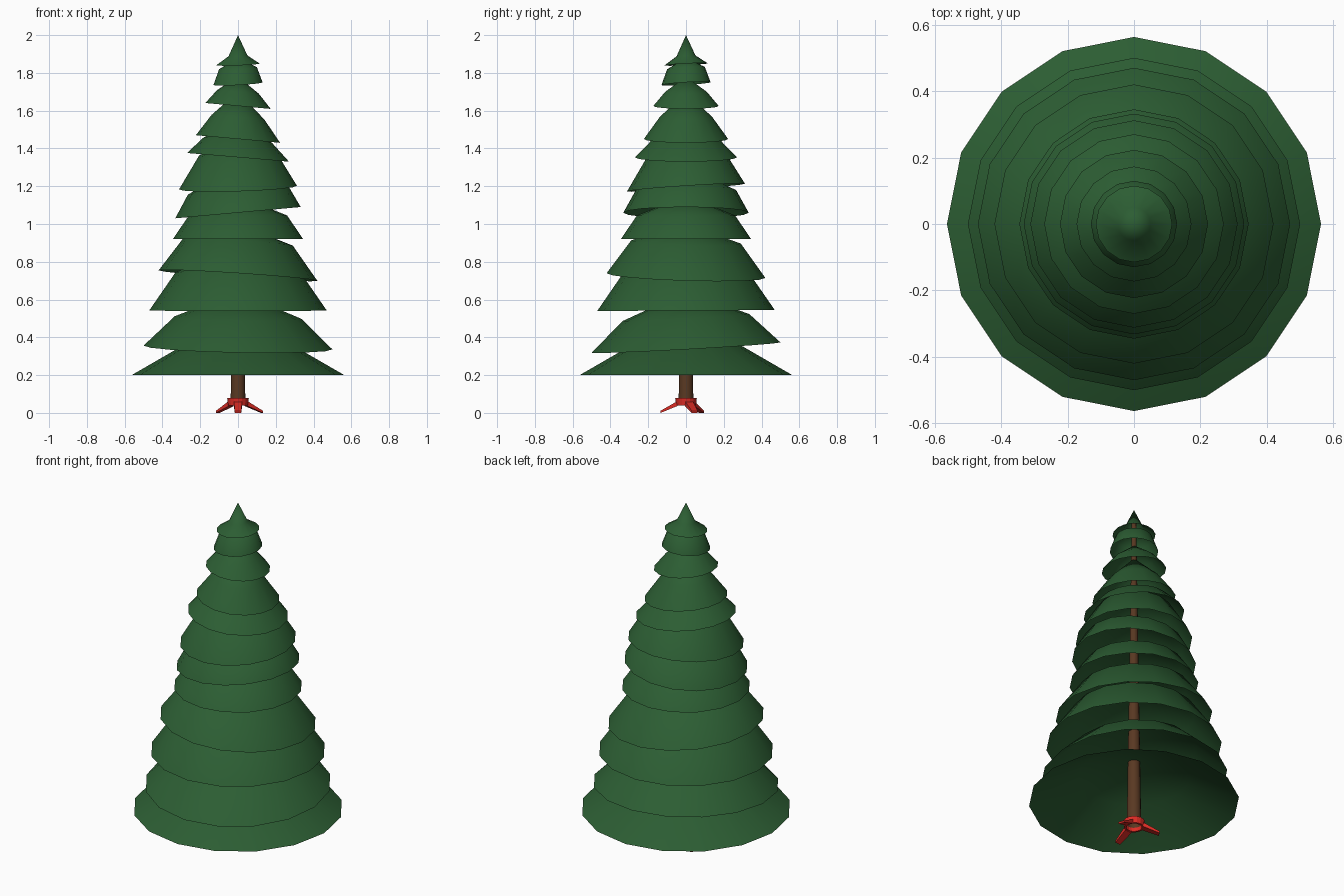
import bpy, bmesh, math

if "Cube" in bpy.data.objects:
    bpy.data.objects.remove(bpy.data.objects["Cube"])


def material(name, rgb):
    m = bpy.data.materials.new(name)
    m.diffuse_color = (*rgb, 1)
    m.use_nodes = True
    m.node_tree.nodes["Principled BSDF"].inputs["Base Color"].default_value = m.diffuse_color
    return m


GREEN = material("needles", (0.025, 0.11, 0.033))
BROWN = material("bark", (0.10, 0.04, 0.016))
RED = material("red_metal", (0.72, 0.025, 0.018))


def finish(bm, name, mat, smooth):
    mesh = bpy.data.meshes.new(name)
    for f in bm.faces:
        f.smooth = smooth
    bm.to_mesh(mesh)
    bm.free()
    mesh.materials.append(mat)
    ob = bpy.data.objects.new(name, mesh)
    bpy.context.collection.objects.link(ob)
    return ob


def lathe(name, profile, mat, sides=16, tilt=(0, 0), closed=False, smooth=True):
    """Spin (radius, z) points listed bottom to top; tilt shears the rings."""
    bm = bmesh.new()
    rings = []
    for r, z in profile:
        if r == 0:
            rings.append([bm.verts.new((0, 0, z))] * sides)
            continue
        ring = []
        for i in range(sides):
            a = 2 * math.pi * i / sides
            x, y = r * math.cos(a), r * math.sin(a)
            ring.append(bm.verts.new((x, y, z + tilt[0] * x + tilt[1] * y)))
        rings.append(ring)
    pairs = list(zip(rings, rings[1:]))
    if closed:
        pairs.append((rings[-1], rings[0]))
    for lo, hi in pairs:
        for i in range(sides):
            j = (i + 1) % sides
            face = [lo[i], lo[j], hi[j], hi[i]]
            bm.faces.new(face[:3] if hi[i] is hi[j] else face)
    return finish(bm, name, mat, smooth)


# Branch tiers, open below: rim r, rim z, shoulder r, shoulder z, apex z, tilt x, tilt y
TIERS = [
    (0.563, 0.200, 0.30, 0.352, 0.45, 0, 0),
    (0.500, 0.346, 0.335, 0.505, 0.64, -0.02, 0.055),
    (0.470, 0.542, 0.33, 0.745, 0.87, 0, 0.005),
    (0.420, 0.727, 0.29, 0.905, 1.00, -0.066, -0.03),
    (0.345, 0.920, 0.26, 1.045, 1.15, 0, 0),
    (0.332, 1.060, 0.265, 1.18, 1.30, 0.09, 0),
    (0.312, 1.193, 0.205, 1.37, 1.45, 0.03, 0.065),
    (0.270, 1.353, 0.18, 1.445, 1.53, -0.085, 0),
    (0.223, 1.450, 0.14, 1.565, 1.70, -0.09, 0),
    (0.173, 1.625, 0.11, 1.70, 1.78, -0.09, 0),
    (0.130, 1.743, 0.10, 1.825, 1.88, 0.055, 0.06),
    (0.115, 1.845, 0.05, 1.89, 2.00, 0.04, 0.05),
]
for n, (r, z, sr, sz, top, tx, ty) in enumerate(TIERS, 1):
    lathe(f"branch_tier_{n:02d}", [(r, z), (sr, sz), (0, top)], GREEN, tilt=(tx, ty))

# Tapered trunk
lathe("trunk", [(0.039, 0.06), (0.012, 1.94), (0, 1.96)], BROWN, sides=12)

# Stand collar
lathe("stand_collar", [(0.042, 0.04), (0.053, 0.04), (0.057, 0.078), (0.042, 0.078)],
      RED, closed=True, smooth=False)


# Splayed stand legs: thin bars tapering down to the floor
def stand_leg(name, degrees):
    bm = bmesh.new()
    a = math.radians(degrees)
    c, s = math.cos(a), math.sin(a)
    sections = []
    for r, half, lo, hi in ((0.046, 0.022, 0.036, 0.062), (0.135, 0.017, 0.0, 0.011)):
        sections.append([bm.verts.new((r * c - w * s, r * s + w * c, z))
                         for w, z in ((-half, lo), (half, lo), (half, hi), (-half, hi))])
    inner, outer = sections
    for i in range(4):
        j = (i + 1) % 4
        bm.faces.new((inner[i], inner[j], outer[j], outer[i]))
    bm.faces.new(inner[::-1])
    bm.faces.new(outer)
    bmesh.ops.recalc_face_normals(bm, faces=bm.faces)
    finish(bm, name, RED, False)


for n, deg in enumerate((20, 142, -90), 1):
    stand_leg(f"stand_leg_{n}", deg)
